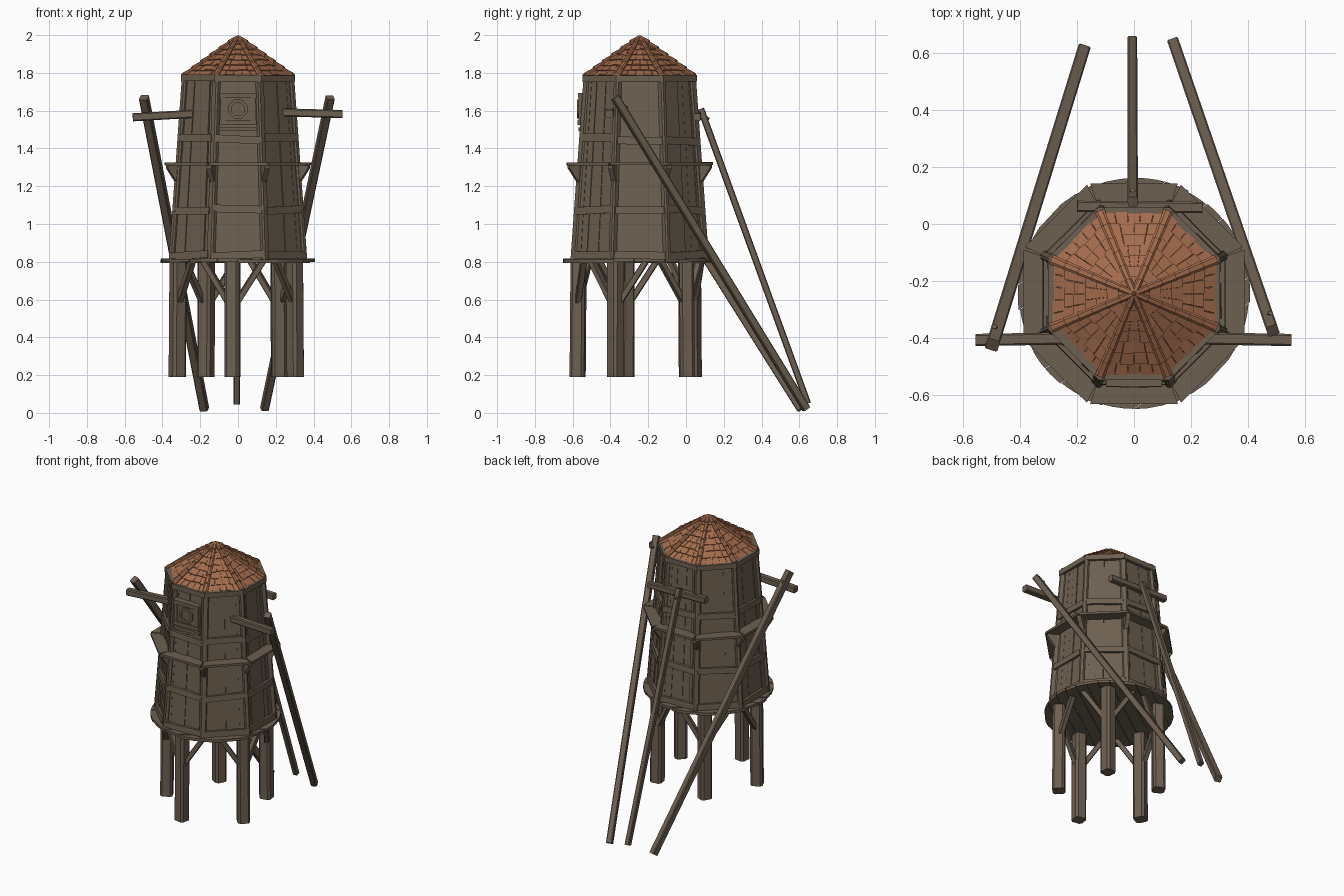
import bpy, bmesh, math, random
from mathutils import Vector, Matrix

if "Cube" in bpy.data.objects:
    bpy.data.objects.remove(bpy.data.objects["Cube"])

random.seed(4)
CEN = Vector((0, -0.245, 0))          # tower axis
T8 = math.tan(math.pi / 8)
rnd = random.uniform


def material(name, col):
    m = bpy.data.materials.new(name)
    m.diffuse_color = (*col, 1)
    m.use_nodes = True
    m.node_tree.nodes["Principled BSDF"].inputs["Base Color"].default_value = m.diffuse_color
    return m


WOOD = material("weathered wood", (0.150, 0.115, 0.079))
TILE = material("clay tile", (0.370, 0.150, 0.073))


def finish(bm, name, mat):
    bmesh.ops.recalc_face_normals(bm, faces=bm.faces)
    me = bpy.data.meshes.new(name)
    bm.to_mesh(me)
    bm.free()
    me.materials.append(mat)
    ob = bpy.data.objects.new(name, me)
    bpy.context.collection.objects.link(ob)
    return ob


def prism(bm, low, high):
    """Closed solid between two matching polygons."""
    a = [bm.verts.new(p) for p in low]
    b = [bm.verts.new(p) for p in high]
    n = len(a)
    bm.faces.new(a[::-1])
    bm.faces.new(b)
    for i in range(n):
        j = (i + 1) % n
        bm.faces.new((a[i], a[j], b[j], b[i]))


def beam(bm, p, q, w, h, roll=0.0, c=0.006, taper=1.0):
    """Beam from p to q with chamfered corners."""
    p, q = Vector(p), Vector(q)
    rot = (q - p).to_track_quat('Z', 'Y').to_matrix() @ Matrix.Rotation(roll, 3, 'Z')
    w, h = w / 2, h / 2
    sec = [(w - c, -h), (w, -h + c), (w, h - c), (w - c, h),
           (-w + c, h), (-w, h - c), (-w, -h + c), (-w + c, -h)]
    prism(bm, [p + rot @ Vector((x, y, 0)) for x, y in sec],
          [q + rot @ Vector((x * taper, y * taper, 0)) for x, y in sec])


def polar(a, r, s, z):
    """Point at distance r along angle a, s sideways, height z."""
    ca, sa = math.cos(a), math.sin(a)
    return CEN + Vector((r * ca - s * sa, r * sa + s * ca, z))


def wall_r(z):
    return 0.352 + (0.284 - 0.352) * (z - 0.81) / 0.95


def wall_box(bm, a, u0, u1, z0, z1, d0, d1, tilt=0.0):
    """Board on a sloping wall; u is a fraction of the wall half width."""
    def pt(u, z, d):
        z += tilt * u
        r = wall_r(z)
        return polar(a, r + d, u * r * T8, z)
    prism(bm, [pt(u0, z0, d0), pt(u1, z0, d0), pt(u1, z0, d1), pt(u0, z0, d1)],
          [pt(u0, z1, d0), pt(u1, z1, d0), pt(u1, z1, d1), pt(u0, z1, d1)])


def ring(bm, z0, z1, r0, r1, cut=1.0):
    """Octagonal ring of eight mitred boards."""
    for k in range(8):
        a = k * math.pi / 4
        q = [(r0, -1), (r1, -cut), (r1, cut), (r0, 1)]
        j = rnd(-0.003, 0.003)
        prism(bm, [polar(a, r, s * r * T8, z0 + j) for r, s in q],
              [polar(a, r, s * r * T8, z1 + j) for r, s in q])


SIDES = [k * math.pi / 4 for k in range(8)]
FRONT = 6

# wall planks
bm = bmesh.new()
for a in SIDES:
    n = 6
    e = [-1] + [-1 + 2 * (i + rnd(-.15, .15)) / n for i in range(1, n)] + [1]
    for i in range(n):
        wall_box(bm, a, e[i], e[i + 1], 0.81, 1.765, -0.02, rnd(-0.007, 0.003))
finish(bm, "wall_planks", WOOD)

# corner posts
bm = bmesh.new()
for a in SIDES:
    b = a + math.pi / 8
    r0, r1 = (wall_r(z) / math.cos(math.pi / 8) - 0.008 for z in (0.81, 1.765))
    beam(bm, polar(b, r0, 0, 0.81), polar(b, r1, 0, 1.765), 0.044, 0.034,
         b + math.pi / 2, 0.008)
ob = finish(bm, "corner_posts", WOOD)

# horizontal rails on every wall
bm = bmesh.new()
for k, a in enumerate(SIDES):
    for z in (0.835, 1.08, 1.45):
        z += rnd(-0.012, 0.012) if z > 0.9 else 0
        wall_box(bm, a, -0.93, 0.93, z - 0.02, z + 0.02, -0.006, 0.014, rnd(-0.007, 0.007))
finish(bm, "wall_rails", WOOD)

# eave ring and walkway ledge
bm = bmesh.new()
ring(bm, 1.755, 1.79, 0.255, 0.303)
finish(bm, "eave_ring", WOOD)
bm = bmesh.new()
ring(bm, 1.309, 1.324, 0.305, 0.388, 0.96)
finish(bm, "ledge_boards", WOOD)

# triangular brackets under the ledge
bm = bmesh.new()
for a in SIDES:
    b = a + math.pi / 8
    prof = [(0.335, 1.31), (0.408, 1.31), (0.408, 1.297), (0.352, 1.215), (0.335, 1.215)]
    prism(bm, [polar(b, r, -0.014, z) for r, z in prof],
          [polar(b, r, 0.014, z) for r, z in prof])
finish(bm, "ledge_brackets", WOOD)

# round floor of parallel planks
bm = bmesh.new()
n, R = 11, 0.406
ang = math.radians(35)
for i in range(n):
    v0, v1 = -R + 2 * R * i / n, -R + 2 * R * (i + 1) / n
    vs = [v0 + 0.001 + (v1 - v0 - 0.002) * j / 3 for j in range(4)]
    s = rnd(0.99, 1.012)
    edge = [(s * math.sqrt(max(R * R - v * v, 0.0004)), v) for v in vs]
    out = edge + [(-x, v) for x, v in edge[::-1]]
    j = rnd(-0.003, 0.003)
    prism(bm, [polar(ang, x, v, 0.797 + j) for x, v in out],
          [polar(ang, x, v, 0.815 + j) for x, v in out])
finish(bm, "floor_planks", WOOD)

# five legs with side braces
legs, braces = bmesh.new(), bmesh.new()
for k in range(5):
    a = math.radians(265 + 72 * k)
    beam(legs, polar(a, 0.33, 0, 0.19), polar(a, 0.325, 0, 0.80), 0.078, 0.078, a, 0.014)
    for s in (-1, 1):
        beam(braces, polar(a, 0.325, s * 0.025, 0.59), polar(a, 0.285, s * 0.155, 0.80),
             0.032, 0.032, 0, 0.003)
finish(legs, "legs", WOOD)
finish(braces, "leg_braces", WOOD)

# side arms and rear crossbar
bm = bmesh.new()
beam(bm, (-0.557, -0.408, 1.565), (-0.20, -0.402, 1.585), 0.043, 0.043)
beam(bm, (0.553, -0.408, 1.582), (0.20, -0.402, 1.592), 0.043, 0.043)
beam(bm, (-0.20, 0.062, 1.575), (0.24, 0.058, 1.565), 0.04, 0.042)
finish(bm, "cross_arms", WOOD)

# three long steering poles, with pegs
bm = bmesh.new()
POLES = [((-0.498, -0.425, 1.67), (-0.178, 0.612, 0.02), 0.046, (-1, 0, 0)),
         ((0.488, -0.375, 1.67), (0.14, 0.637, 0.02), 0.042, (1, 0, 0)),
         ((-0.004, 0.078, 1.61), (-0.006, 0.645, 0.05), 0.036, (0, 1, 0))]
for top, foot, w, side in POLES:
    top, foot = Vector(top), Vector(foot)
    beam(bm, top, foot, w, w, 0, 0.005, 0.95)
    c = top.lerp(foot, 0.045)
    d = Vector((side[0] * 0.2, 0.5, 0.8)).normalized()
    beam(bm, c, c + d * (w / 2 + 0.012), 0.016, 0.016, 0, 0.005)
finish(bm, "steering_poles", WOOD)

# front window: frame boards, panel and octagonal ring
bm = bmesh.new()
fa = SIDES[FRONT]


def plate(x0, x1, z0, z1, y0, y1):
    q = [(x0, y0), (x1, y0), (x1, y1), (x0, y1)]
    prism(bm, [(x, y, z0) for x, y in q], [(x, y, z1) for x, y in q])


plate(-0.075, 0.075, 1.53, 1.685, -0.563, -0.52)
plate(-0.098, 0.098, 1.668, 1.694, -0.572, -0.52)
plate(-0.098, 0.098, 1.525, 1.55, -0.574, -0.53)
plate(-0.10, 0.10, 1.492, 1.512, -0.568, -0.54)
for s in (-1, 1):
    plate(min(s * .07, s * .092), max(s * .07, s * .092), 1.55, 1.668, -0.569, -0.52)
for i in range(8):
    pts = [(r, (j + 0.5) * math.pi / 4) for r, j in
           ((0.036, i), (0.054, i), (0.054, i + 1), (0.036, i + 1))]
    lo, hi = ([(r * math.cos(t), y, 1.608 + r * math.sin(t)) for r, t in pts]
              for y in (-0.555, -0.577))
    prism(bm, lo, hi)
finish(bm, "window", WOOD)

# roof: base pyramid, overlapping tiles, ridge tiles
Z0, Z1, RA = 1.782, 1.985, 0.278


def roof_pt(a, u, t, d):
    r = RA * (1 - t)
    n = Vector((Z1 - Z0, RA)).normalized()
    return polar(a, r + d * n.x, u * r * T8, Z0 + (Z1 - Z0) * t + d * n.y)


bm = bmesh.new()
corners = [polar(a + math.pi / 8, RA / math.cos(math.pi / 8), 0, Z0) for a in SIDES]
prism(bm, corners, [c.lerp(CEN + Vector((0, 0, Z1)), 0.98) + Vector((0, 0, 0.001)) for c in corners])
finish(bm, "roof_base", TILE)

bm = bmesh.new()
rows = 7
for a in SIDES:
    for j in range(rows):
        t0, t1 = j / rows * 0.96, (j + 1.2) / rows * 0.96
        t1 = min(t1, 0.97)
        cols = max(1, 5 - (j + 1) // 2 - (j == 6))
        for i in range(cols):
            u0, u1 = -1 + 2 * i / cols + 0.01, -1 + 2 * (i + 1) / cols - 0.01
            d, t = rnd(0.007, 0.012), t0 - rnd(0, 0.018)
            prism(bm, [roof_pt(a, u0, t, 0), roof_pt(a, u1, t, 0),
                       roof_pt(a, u1, t1, -0.003), roof_pt(a, u0, t1, -0.003)],
                  [roof_pt(a, u0, t, d), roof_pt(a, u1, t, d),
                   roof_pt(a, u1, t1, 0.002), roof_pt(a, u0, t1, 0.002)])
finish(bm, "roof_tiles", TILE)

bm = bmesh.new()
RC = 0.314
for a in SIDES:
    b = a + math.pi / 8
    for j in range(6):
        t0, t1 = j / 6, min((j + 1.15) / 6, 1.0)
        w0, w1 = 0.018 - 0.001 * j, 0.015 - 0.001 * j

        def sec(t, w, h):
            r, z = RC * (1 - t) + 0.002, 1.778 + 0.209 * t
            return [polar(b, r, s, z + k) for s, k in
                    ((-w, 0), (w, 0), (w, h * 0.6), (w * .5, h), (-w * .5, h), (-w, h * 0.6))]
        prism(bm, sec(t0, w0, 0.021), sec(t1, w1, 0.012))
finish(bm, "roof_ridges", TILE)
